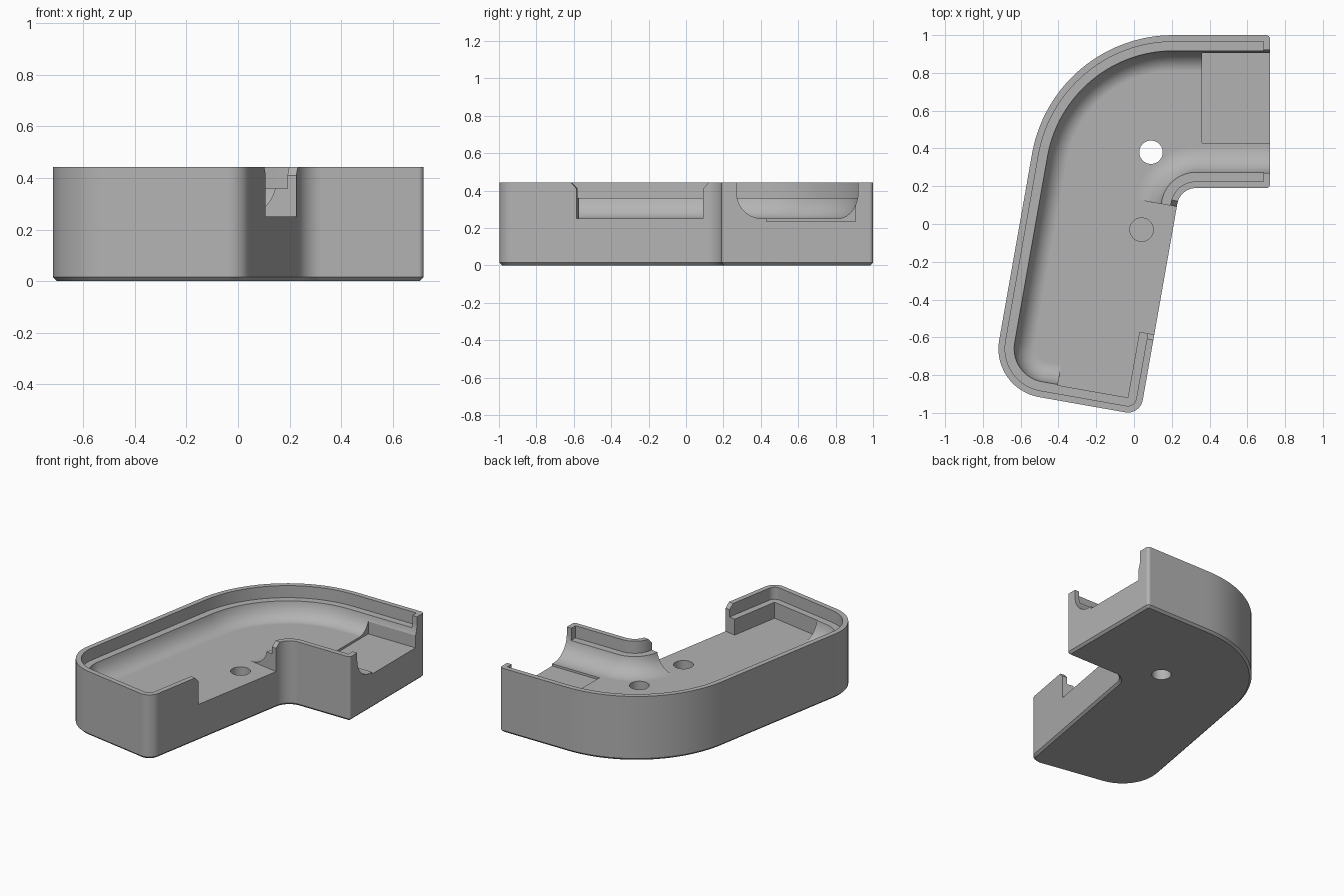
import bpy
import bmesh
import math
from mathutils import Vector, Matrix

if "Cube" in bpy.data.objects:
    bpy.data.objects.remove(bpy.data.objects["Cube"])

HEIGHT, FLOOR, LEDGE = 0.443, 0.25, 0.36
WALL, LIP, CHAMFER = 0.08, 0.035, 0.015
TOP = 0.7

# Outline corners, counter-clockwise: (x, y, corner radius, arc steps)
CORNERS = [(-0.759, -0.871, 0.26, 14), (0.0325, -1.011, 0.08, 8),
           (0.244, 0.19, 0.1, 12), (0.72, 0.19, 0.02, 4),
           (0.72, 1.0, 0.02, 4), (-0.429, 1.0, 0.76, 28)]
INNER_CORNER = 2
END_EDGE = 3


def outline(z, offsets, square=()):
    """Outline moved inward per edge, with filleted corners."""
    count = len(CORNERS)
    base = [Vector(c[:2]) for c in CORNERS]
    dirs = [(base[(i + 1) % count] - base[i]).normalized() for i in range(count)]
    sharp = []
    for i in range(count):
        n1, n2 = (Vector((-d.y, d.x)) for d in (dirs[i - 1], dirs[i]))
        move = Matrix((n1, n2)).inverted() @ Vector((offsets[i - 1], offsets[i]))
        sharp.append(base[i] + move)
    points = []
    for i, p in enumerate(sharp):
        radius, steps = CORNERS[i][2:]
        if i in square:
            points.append((p.x, p.y, z))
            continue
        radius += offsets[i] if i == INNER_CORNER else -offsets[i]
        a, b = -dirs[i - 1], dirs[i]
        half = math.acos(a.dot(b)) / 2
        centre = p + (a + b).normalized() * radius / math.sin(half)
        start = p + a * radius / math.tan(half) - centre
        sweep = math.pi - 2 * half
        if i == INNER_CORNER:
            sweep = -sweep
        for k in range(steps + 1):
            q = centre + Matrix.Rotation(sweep * k / steps, 2) @ start
            points.append((q.x, q.y, z))
    return points


def loft(name, rings):
    """Closed solid through rings of equal point count."""
    bm = bmesh.new()
    rows = [[bm.verts.new(p) for p in ring] for ring in rings]
    size = len(rows[0])
    for low, high in zip(rows, rows[1:]):
        for i in range(size):
            j = (i + 1) % size
            bm.faces.new((low[i], low[j], high[j], high[i]))
    bm.faces.new(rows[0][::-1])
    bm.faces.new(rows[-1])
    bmesh.ops.recalc_face_normals(bm, faces=bm.faces)
    mesh = bpy.data.meshes.new(name)
    bm.to_mesh(mesh)
    bm.free()
    obj = bpy.data.objects.new(name, mesh)
    bpy.context.collection.objects.link(obj)
    return obj


def slanted(s, t, z):
    """Point measured along (s) and outward from (t) the slanted side."""
    corner = Vector(CORNERS[2][:2])
    along = (corner - Vector(CORNERS[1][:2])).normalized()
    p = corner + along * s + Vector((along.y, -along.x)) * t
    return (p.x, p.y, z)


def circle(x, y, z, r, steps=40):
    turn = math.tau / steps
    return [(x + r * math.cos(k * turn), y + r * math.sin(k * turn), z)
            for k in range(steps)]


def cut(target, cutter):
    cutter.hide_render = True
    mod = target.modifiers.new("cut", "BOOLEAN")
    mod.operation, mod.solver, mod.object = "DIFFERENCE", "EXACT", cutter
    bpy.ops.object.select_all(action="DESELECT")
    bpy.context.view_layer.objects.active = target
    target.select_set(True)
    bpy.ops.object.modifier_apply(modifier=mod.name)
    bpy.data.objects.remove(cutter)


# Solid body with a chamfered base
housing = loft("bent_housing", [outline(0, [CHAMFER] * 6),
                                outline(CHAMFER, [0] * 6),
                                outline(HEIGHT, [0] * 6)])

# Main cavity with rounded floor edges, open at the end
fillets = [0.11, 0.14, 0.14, 0, 0.11, 0.11]
rise, steps = 0.14, 10
sections = []
for k in range(steps + 1):
    angle = math.pi / 2 * k / steps
    inset = [WALL + f * (1 - math.sin(angle)) for f in fillets]
    inset[END_EDGE] = -0.1
    sections.append(outline(FLOOR + rise * (1 - math.cos(angle)), inset, (1, 3, 4)))
sections.append([(x, y, TOP) for x, y, z in sections[-1]])
cut(housing, loft("cavity_cutter", sections))

# Stepped recess for a lid
cut(housing, loft("lid_recess_cutter",
                  [outline(z, [LIP] * 6, (3, 4)) for z in (LEDGE, TOP)]))

# Square pocket in the lower corner
pocket = [(-1.14, -0.457), (-1.14, -WALL), (-0.7, -WALL), (-0.7, -0.457)]
cut(housing, loft("corner_pocket_cutter",
                  [[slanted(s, t, z) for s, t in pocket] for z in (FLOOR, TOP)]))

# Side opening with chamfered upper corners
notch = [(-0.787, FLOOR), (-0.1, FLOOR), (-0.1, 0.41), (-0.07, HEIGHT),
         (-0.07, TOP), (-0.817, TOP), (-0.817, HEIGHT), (-0.787, 0.41)]
cut(housing, loft("side_opening_cutter",
                  [[slanted(s, t, z) for s, z in notch] for t in (-0.23, 0.1)]))

# Shallow square seat at the open end
seat = [(0.36, 0.43), (0.9, 0.43), (0.9, 0.905), (0.36, 0.905)]
cut(housing, loft("end_seat_cutter",
                  [[(x, y, z) for x, y in seat] for z in (0.235, TOP)]))

# Through hole and blind hole in the floor
for name, x, y, bottom in (("through_hole_cutter", 0.09, 0.38, -0.1),
                           ("blind_hole_cutter", 0.04, -0.03, 0.08)):
    cut(housing, loft(name, [circle(x, y, z, 0.062) for z in (bottom, TOP)]))

# Plain grey finish
grey = bpy.data.materials.new("plain_grey")
grey.use_nodes = True
colour = (0.45, 0.45, 0.45, 1)
grey.diffuse_color = colour
grey.node_tree.nodes["Principled BSDF"].inputs["Base Color"].default_value = colour
housing.data.materials.clear()
housing.data.materials.append(grey)
for face in housing.data.polygons:
    face.material_index = 0

# Smooth curved walls, crisp edges
bpy.ops.object.shade_smooth_by_angle(angle=math.radians(25))
weighted = housing.modifiers.new("flat_floor_shading", "WEIGHTED_NORMAL")
weighted.keep_sharp = True
